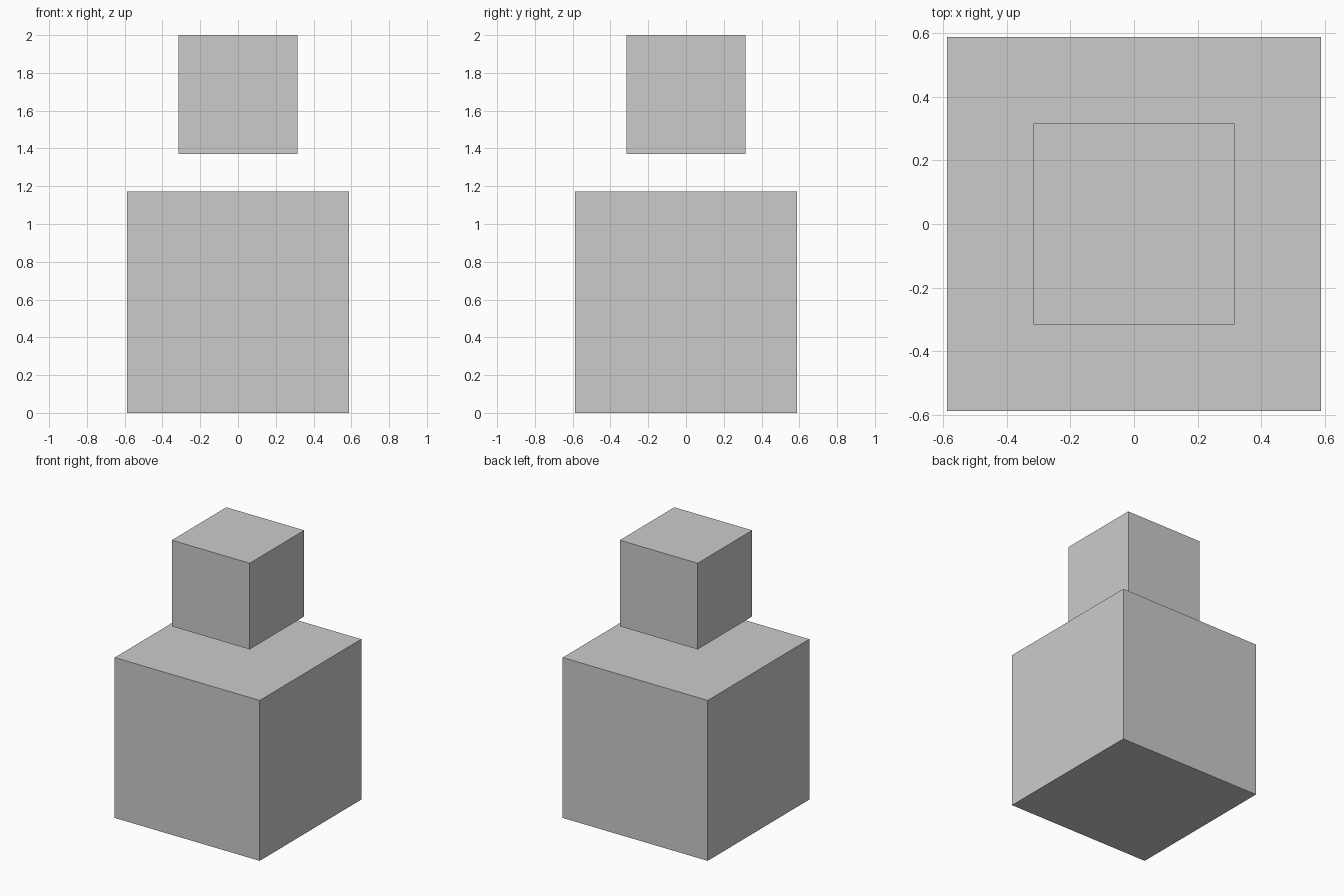
import bpy

if "Cube" in bpy.data.objects:
    bpy.data.objects.remove(bpy.data.objects["Cube"])


def cube(name, size, bottom):
    """Axis-aligned cube centred on x = y = 0, resting at height bottom."""
    bpy.ops.mesh.primitive_cube_add(size=size, location=(0, 0, bottom + size / 2))
    bpy.context.object.name = name


# large cube on the ground
cube("lower_cube", 1.173, 0)

# small cube floating above it
SMALL = 0.63
cube("upper_cube", SMALL, 2 - SMALL)
